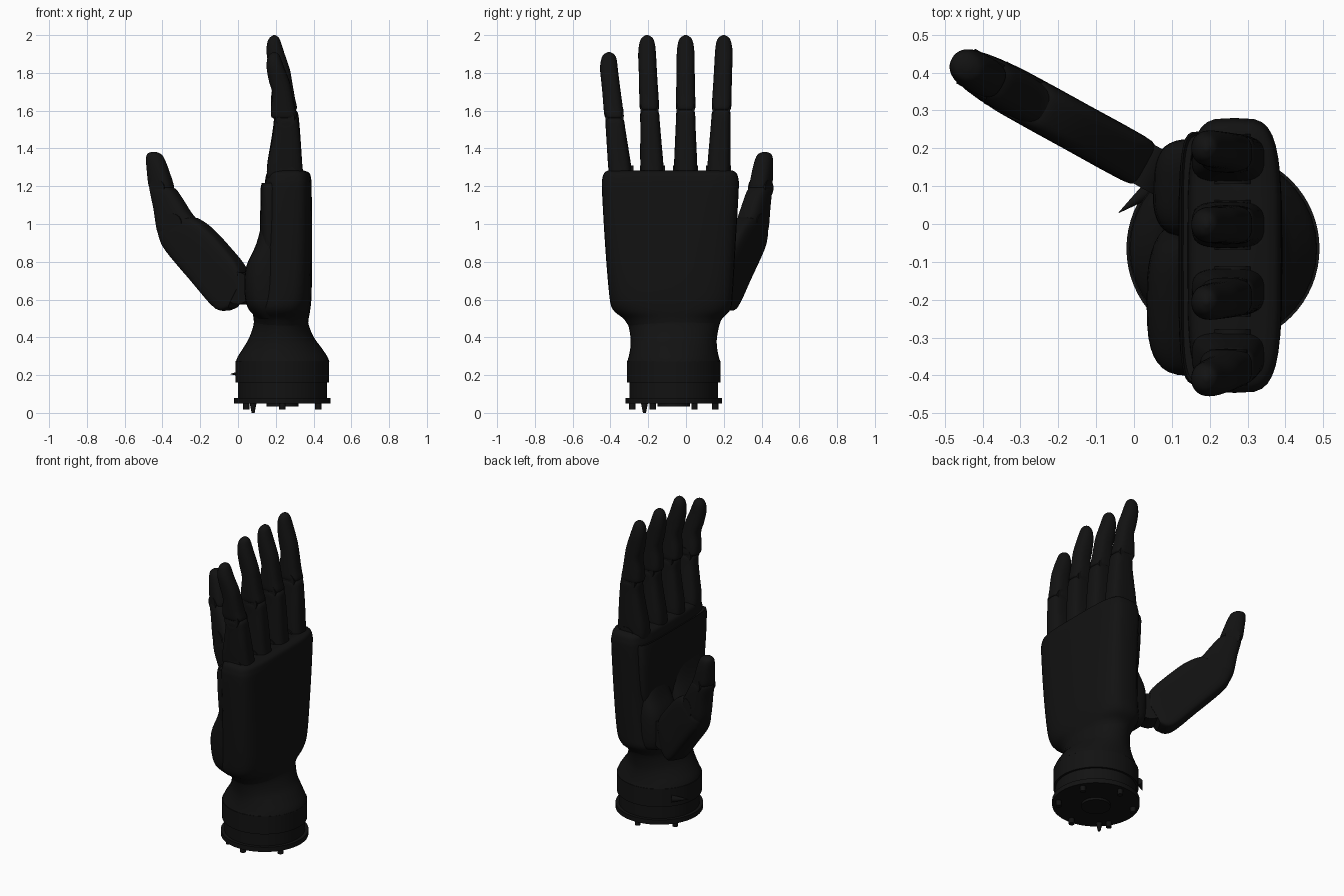
import bpy, bmesh, math
from mathutils import Vector, Matrix

black = bpy.data.materials.new("black_plastic")
black.diffuse_color = (0.006, 0.006, 0.006, 1)


def finish(name, bm, mat=None):
    bmesh.ops.recalc_face_normals(bm, faces=bm.faces)
    me = bpy.data.meshes.new(name)
    bm.to_mesh(me)
    bm.free()
    ob = bpy.data.objects.new(name, me)
    bpy.context.collection.objects.link(ob)
    me.materials.append(black)
    if mat:
        me.transform(mat)
    bpy.ops.object.select_all(action='DESELECT')
    ob.select_set(True)
    bpy.context.view_layer.objects.active = ob
    bpy.ops.object.shade_smooth_by_angle(angle=math.radians(35))
    return ob


def spline(rings, steps):
    """Catmull-Rom smoothing of the ring parameters"""
    out = []
    for i in range(len(rings) - 1):
        p = [rings[max(0, min(len(rings) - 1, i + k))] for k in (-1, 0, 1, 2)]
        for s in range(steps):
            t = s / steps
            out.append([b + 0.5 * t * (c - a + t * (2*a - 5*b + 4*c - d + t * (3*(b - c) + d - a)))
                        for a, b, c, d in zip(*p)])
    return out + [rings[-1]]


def loft(name, rings, mat=None, steps=4, seg=36):
    """rings: (x, z) of both profile edges, centre y, half width y, roundness"""
    bm = bmesh.new()
    rows = []
    for ax, az, bx, bz, y, hy, n in (spline(rings, steps) if steps > 1 else rings):
        a, b = Vector((ax, y, az)), Vector((bx, y, bz))
        mid, half = (a + b) / 2, (b - a) / 2
        row = []
        for k in range(seg):
            t = 2 * math.pi * k / seg
            c, s = math.cos(t), math.sin(t)
            c = math.copysign(abs(c) ** (2 / n), c)
            s = math.copysign(abs(s) ** (2 / n), s)
            row.append(bm.verts.new(mid + half * c + Vector((0, hy * s, 0))))
        rows.append(row)
    for p, q in zip(rows, rows[1:]):
        for k in range(seg):
            j = (k + 1) % seg
            bm.faces.new((p[k], p[j], q[j], q[k]))
    bm.faces.new(rows[0])
    bm.faces.new(rows[-1])
    return finish(name, bm, mat)


def level(rings):
    """horizontal rings: z, x left, x right, y, half y, roundness"""
    return [(l, z, r, z, y, hy, n) for z, l, r, y, hy, n in rings]


def rod(name, a, b, r1, r2=None, seg=24, mat=None):
    a, b = Vector(a), Vector(b)
    bm = bmesh.new()
    m = Matrix.Translation((a + b) / 2) @ (b - a).to_track_quat('Z', 'Y').to_matrix().to_4x4()
    bmesh.ops.create_cone(bm, cap_ends=True, segments=seg, radius1=r1,
                          radius2=r1 if r2 is None else r2, depth=(b - a).length, matrix=m)
    return finish(name, bm, mat)


# Wrist base: stacked rings, hub and locating pins
CX, CY = 0.235, -0.065
for name, z0, z1, r in (("wrist_flange", 0.05, 0.08, 0.255), ("wrist_recess", 0.075, 0.165, 0.235),
                        ("wrist_collar", 0.16, 0.275, 0.248), ("wrist_hub", 0.035, 0.06, 0.085)):
    rod(name, (CX, CY, z0), (CX, CY, z1), r, seg=64)
for k in range(6):
    t = math.radians(30 + 60 * k)
    x, y = CX + 0.22 * math.cos(t), CY + 0.22 * math.sin(t)
    rod("base_pin", (x, y, 0.017), (x, y, 0.06), 0.017)
rod("contact_pin", (0.08, -0.22, 0.0), (0.08, -0.22, 0.06), 0.008, 0.02)
rod("collar_catch", (0.04, 0.09, 0.21), (-0.04, 0.03, 0.205), 0.022, 0.001)

# Flared neck
loft("wrist_neck", level([
    (0.27, -0.012, 0.484, CY, 0.247, 2), (0.30, 0.0, 0.472, CY, 0.238, 2),
    (0.35, 0.032, 0.438, CY, 0.229, 2), (0.40, 0.06, 0.402, CY, 0.229, 2),
    (0.47, 0.083, 0.373, CY, 0.243, 2.1), (0.52, 0.08, 0.372, -0.07, 0.27, 2.3)]))

# Palm body and palm pads
loft("palm_body", level([
    (0.46, 0.088, 0.37, -0.066, 0.238, 2.1), (0.50, 0.082, 0.374, -0.07, 0.262, 2.3),
    (0.55, 0.08, 0.383, -0.076, 0.313, 2.8), (0.64, 0.105, 0.39, -0.08, 0.328, 3.2),
    (0.90, 0.13, 0.392, -0.083, 0.346, 3.6), (1.18, 0.14, 0.39, -0.083, 0.362, 4),
    (1.24, 0.145, 0.387, -0.083, 0.36, 4), (1.27, 0.155, 0.378, -0.083, 0.35, 4),
    (1.283, 0.19, 0.35, -0.083, 0.33, 4)]))
loft("palm_plate", level([
    (0.80, 0.125, 0.25, -0.09, 0.29, 4), (0.90, 0.117, 0.25, -0.09, 0.315, 4),
    (1.19, 0.12, 0.25, -0.09, 0.335, 5), (1.21, 0.13, 0.25, -0.09, 0.325, 5)]), steps=2)
loft("heel_pad", level([
    (0.50, 0.10, 0.24, -0.15, 0.17, 2.5), (0.56, 0.05, 0.25, -0.18, 0.19, 3),
    (0.65, 0.034, 0.25, -0.20, 0.19, 3), (0.77, 0.042, 0.25, -0.215, 0.185, 3),
    (0.89, 0.095, 0.25, -0.22, 0.18, 3), (1.0, 0.125, 0.25, -0.22, 0.17, 3)]))
loft("thumb_mount", level([
    (0.53, 0.10, 0.28, 0.08, 0.10, 3), (0.57, 0.055, 0.28, 0.09, 0.125, 3),
    (0.75, 0.055, 0.28, 0.095, 0.13, 3), (0.86, 0.10, 0.28, 0.09, 0.12, 3),
    (0.95, 0.13, 0.28, 0.09, 0.10, 3)]))

# Fingers: (name, y at base, y at tip, length scale)
proximal = [
    (1.21, 0.18, 0.33, 0.059, 3), (1.25, 0.155, 0.345, 0.061, 3.2), (1.32, 0.155, 0.340, 0.061, 3.2),
    (1.44, 0.175, 0.332, 0.056, 3.2), (1.53, 0.188, 0.325, 0.052, 3), (1.585, 0.192, 0.318, 0.050, 3),
    (1.603, 0.205, 0.305, 0.042, 3)]
distal = [
    (1.60, 0.19, 0.30, 0.042, 3), (1.615, 0.175, 0.312, 0.051, 3), (1.67, 0.175, 0.301, 0.051, 2.8),
    (1.75, 0.182, 0.287, 0.049, 2.6), (1.82, 0.165, 0.274, 0.048, 2.4), (1.90, 0.152, 0.247, 0.047, 2.2),
    (1.955, 0.154, 0.229, 0.041, 2.1), (1.985, 0.167, 0.217, 0.029, 2), (2.0, 0.187, 0.197, 0.006, 2)]
for name, y0, y1, k in (("index", 0.172, 0.200, 1.0), ("middle", -0.002, -0.002, 1.0),
                        ("ring", -0.178, -0.206, 1.0), ("little", -0.345, -0.408, 0.88)):
    def pose(rows):
        return level([(1.25 + (z - 1.25) * k, l, r, y0 + (y1 - y0) * (z - 1.25) / 0.65, hy, n)
                      if z < 1.9 else (1.25 + (z - 1.25) * k, l, r, y1, hy, n)
                      for z, l, r, hy, n in rows])
    loft(name + "_finger_lower", pose(proximal))
    loft(name + "_finger_upper", pose(distal))
    # Joint pins across the knuckles
    zj, yj = 1.25 + 0.35 * k, y0 + (y1 - y0) * 0.54
    rod(name + "_finger_joint", (0.25, yj - 0.047, zj), (0.25, yj + 0.047, zj), 0.05)
    rod(name + "_knuckle", (0.26, y0 - 0.066, 1.255), (0.26, y0 + 0.066, 1.255), 0.055)

# Thumb, built in its own vertical plane then turned outwards
turn = Matrix.Translation((0.05, 0.145, 0)) @ Matrix.Rotation(math.atan2(0.482, -0.876), 4, 'Z')
W = 0.066
loft("thumb_lower", [
    (0.02, 0.68, 0.09, 0.555, 0, W - 0.006, 6), (0.03, 0.77, 0.17, 0.55, 0, W, 6),
    (0.12, 0.875, 0.325, 0.70, 0, W, 5), (0.225, 0.975, 0.475, 0.855, 0, W, 4.5),
    (0.30, 1.025, 0.515, 0.92, 0, W - 0.002, 4), (0.335, 1.035, 0.525, 0.95, 0, W - 0.008, 4)],
    turn)
loft("thumb_middle", [
    (0.31, 1.02, 0.515, 0.92, 0, 0.058, 3.2), (0.35, 1.06, 0.535, 0.97, 0, 0.062, 3.2),
    (0.40, 1.13, 0.555, 1.08, 0, 0.060, 3), (0.435, 1.175, 0.577, 1.175, 0, 0.055, 3),
    (0.46, 1.195, 0.57, 1.20, 0, 0.045, 3)], turn)
loft("thumb_tip", [
    (0.47, 1.185, 0.57, 1.19, 0, 0.044, 3), (0.455, 1.2, 0.587, 1.205, 0, 0.052, 2.8),
    (0.478, 1.27, 0.599, 1.285, 0, 0.051, 2.5), (0.503, 1.335, 0.606, 1.345, 0, 0.045, 2.2),
    (0.522, 1.367, 0.60, 1.372, 0, 0.034, 2), (0.55, 1.381, 0.575, 1.382, 0, 0.01, 2)], turn)
rod("thumb_hinge", (0.03, -0.058, 0.66), (0.03, 0.058, 0.66), 0.085, mat=turn)
rod("thumb_joint", (0.42, -0.063, 1.0), (0.42, 0.063, 1.0), 0.055, mat=turn)
rod("thumb_tip_joint", (0.52, -0.052, 1.19), (0.52, 0.052, 1.19), 0.045, mat=turn)
